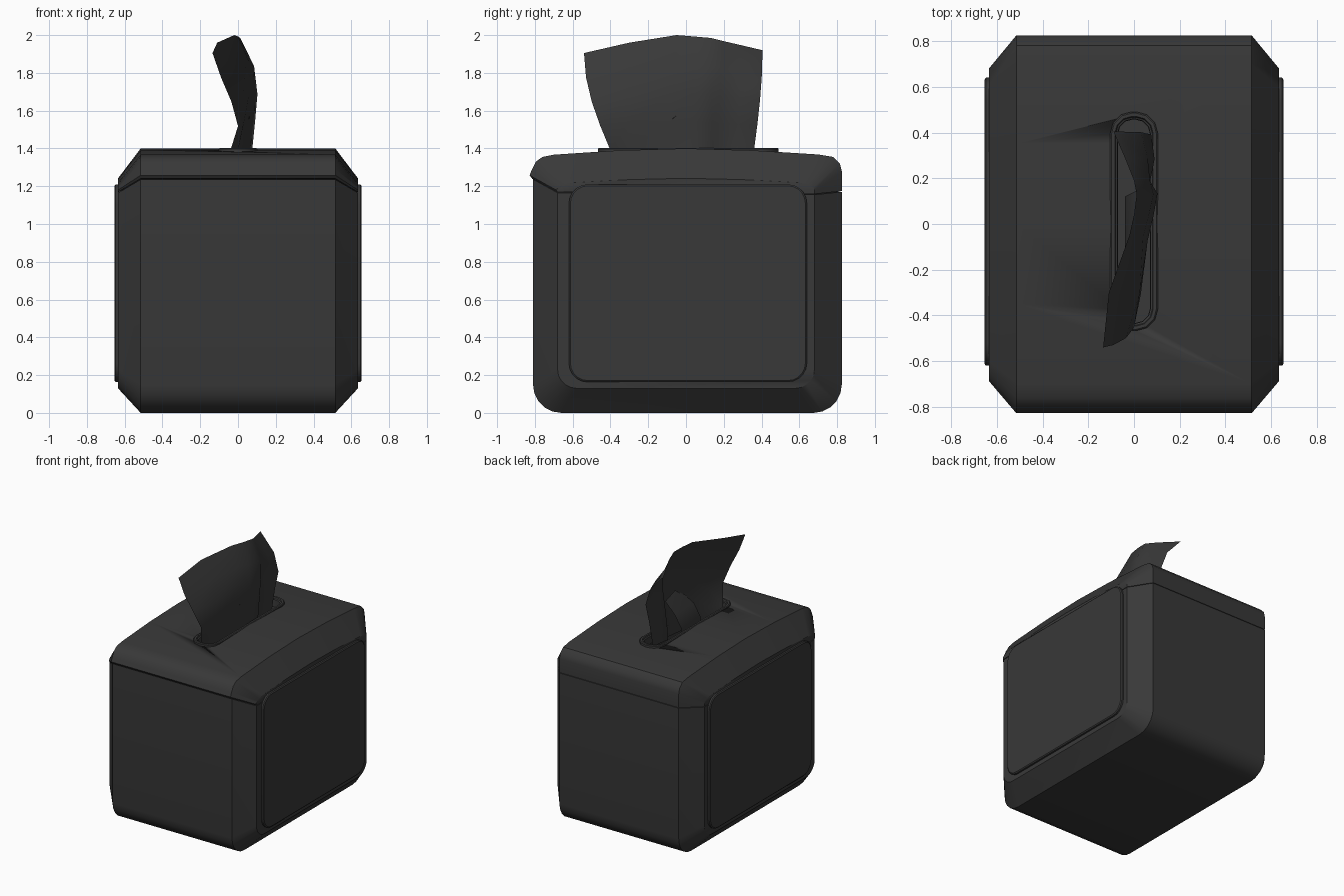
import bpy, bmesh, math

if "Cube" in bpy.data.objects:
    bpy.data.objects.remove(bpy.data.objects["Cube"])

charcoal = bpy.data.materials.new("charcoal")
charcoal.use_nodes = True
COLOUR = (0.04, 0.04, 0.04, 1)
charcoal.diffuse_color = COLOUR
charcoal.node_tree.nodes["Principled BSDF"].inputs["Base Color"].default_value = COLOUR


def loft(name, rings, closed=True, caps=True, angle=35):
    """Skin a list of equal-length point rings into one object."""
    bm = bmesh.new()
    rows = [[bm.verts.new(p) for p in ring] for ring in rings]
    n = len(rows[0])
    for a, b in zip(rows, rows[1:]):
        for i in range(n if closed else n - 1):
            j = (i + 1) % n
            bm.faces.new((a[i], a[j], b[j], b[i]))
    if caps:
        bm.faces.new(rows[0])
        bm.faces.new(rows[-1])
    bmesh.ops.recalc_face_normals(bm, faces=bm.faces)
    mesh = bpy.data.meshes.new(name)
    bm.to_mesh(mesh)
    bm.free()
    mesh.materials.append(charcoal)
    obj = bpy.data.objects.new(name, mesh)
    bpy.context.collection.objects.link(obj)
    bpy.ops.object.select_all(action="DESELECT")
    obj.select_set(True)
    bpy.context.view_layer.objects.active = obj
    bpy.ops.object.shade_smooth_by_angle(angle=math.radians(angle))
    return obj


def arc(cx, cy, r, start, steps=5):
    """Quarter circle, counter-clockwise from a start angle."""
    return [(cx + r * math.cos(math.radians(start + 90 * i / steps)),
             cy + r * math.sin(math.radians(start + 90 * i / steps)))
            for i in range(steps + 1)]


def rounded_rect(u0, u1, v0, v1, r, steps=5):
    return (arc(u1 - r, v1 - r, r, 0, steps) + arc(u0 + r, v1 - r, r, 90, steps)
            + arc(u0 + r, v0 + r, r, 180, steps) + arc(u1 - r, v0 + r, r, 270, steps))


def shell(name, outer, inner):
    """Side profile across the full width, tapering at both ends."""
    return loft(name, [[(x, y, z) for y, z in prof] for x, prof in
                       ((-0.635, inner), (-0.515, outer), (0.515, outer), (0.635, inner))])


# Lower box with rounded bottom corners and chamfered sides
def body_profile(y0, y1, z0, r, front_z, back_z):
    return ([(y1, back_z), (y0, front_z)] + arc(y0 + r, z0 + r, r, 180)
            + arc(y1 - r, z0 + r, r, 270))


shell("body", body_profile(-0.81, 0.825, 0.0, 0.15, 1.236, 1.17),
      body_profile(-0.68, 0.68, 0.13, 0.1, 1.165, 1.155))

# Gently domed lid with a lip along the front
lid_outer = [(-0.815, 1.24), (-0.828, 1.258), (-0.815, 1.29), (-0.795, 1.33), (-0.76, 1.355),
             (-0.70, 1.367), (-0.35, 1.39), (0, 1.4), (0.35, 1.39), (0.70, 1.368),
             (0.78, 1.355), (0.815, 1.32), (0.825, 1.28), (0.825, 1.174)]
lid_inner = [(-0.68, 1.169), (-0.687, 1.18), (-0.68, 1.19), (-0.67, 1.2), (-0.65, 1.21),
             (-0.6, 1.218), (-0.3, 1.235), (0, 1.242), (0.3, 1.235), (0.6, 1.218),
             (0.65, 1.21), (0.675, 1.195), (0.68, 1.18), (0.68, 1.159)]
lid = shell("lid", lid_outer, lid_inner)


# Slot through the lid
def slot_ring(half_width, z):
    half_len = 0.375 + half_width
    pts = rounded_rect(-half_width, half_width, 0.012 - half_len, 0.012 + half_len,
                       half_width * 0.9, 3)
    return [(x, y, z) for x, y in pts]


cutter = loft("slot_cutter", [slot_ring(0.09, 1.26), slot_ring(0.09, 1.5)])
bpy.context.view_layer.objects.active = lid
cut = lid.modifiers.new("slot", "BOOLEAN")
cut.operation, cut.solver, cut.object = "DIFFERENCE", "EXACT", cutter
bpy.ops.object.modifier_apply(modifier="slot")
bpy.data.objects.remove(cutter)

# Stepped rim around the slot
loft("slot_rim", [slot_ring(w, z) for w, z in
                  ((0.104, 1.36), (0.104, 1.397), (0.098, 1.402), (0.084, 1.402),
                   (0.08, 1.392), (0.072, 1.388), (0.07, 1.33))], caps=False)

# Raised rounded panels on both sides
for side, label in ((1, "left"), (-1, "right")):
    rings = []
    for x, inset in ((0.62, 0), (0.648, 0), (0.654, 0.008)):
        pts = rounded_rect(-0.62 + inset, 0.64 - inset, 0.163 + inset, 1.21 - inset, 0.1 - inset)
        rings.append([(side * x, y, z) for y, z in pts])
    loft("side_panel_" + label, rings)

# Tissue sheet: each column runs bottom to top, given by its y range, top and x bends
columns = [
    (-0.40, -0.54, 1.905, (-0.04, 0.0, -0.035, -0.09, -0.135)),
    (-0.31, -0.30, 1.96, (0.0, 0.03, 0.025, -0.03, -0.11)),
    (-0.12, -0.05, 2.0, (0.04, 0.05, 0.06, 0.04, -0.02)),
    (0.02, 0.04, 1.993, (0.06, 0.075, 0.085, 0.065, 0.0)),
    (0.14, 0.13, 1.985, (0.075, 0.09, 0.103, 0.085, 0.012)),
    (0.165, 0.19, 1.97, (0.045, 0.055, 0.07, 0.07, 0.0)),
    (0.27, 0.29, 1.947, (0.06, 0.075, 0.09, 0.06, -0.04)),
    (0.36, 0.405, 1.92, (0.045, 0.055, 0.075, 0.03, -0.09)),
]
sheet = []
for y0, y1, top, bends in columns:
    col = [(bends[0], y0 * 0.95, 1.3)]
    for i, x in enumerate(bends):
        t = i / 4
        bow = math.sin(t * math.pi / 2)
        col.append((x, y0 + (y1 - y0) * bow, 1.39 + (top - 1.39) * t))
    sheet.append(col)
loft("tissue", sheet, closed=False, caps=False, angle=60)

# Small fold tucked behind the sheet
fold = [[(-0.03, y - 0.02, 1.3), (-0.04, y, 1.4), (0.0, y + 0.02, 1.5), (0.06, y + 0.05, z)]
        for y, z in ((-0.12, 1.56), (0.0, 1.64), (0.12, 1.6))]
loft("tissue_fold", fold, closed=False, caps=False, angle=60)
